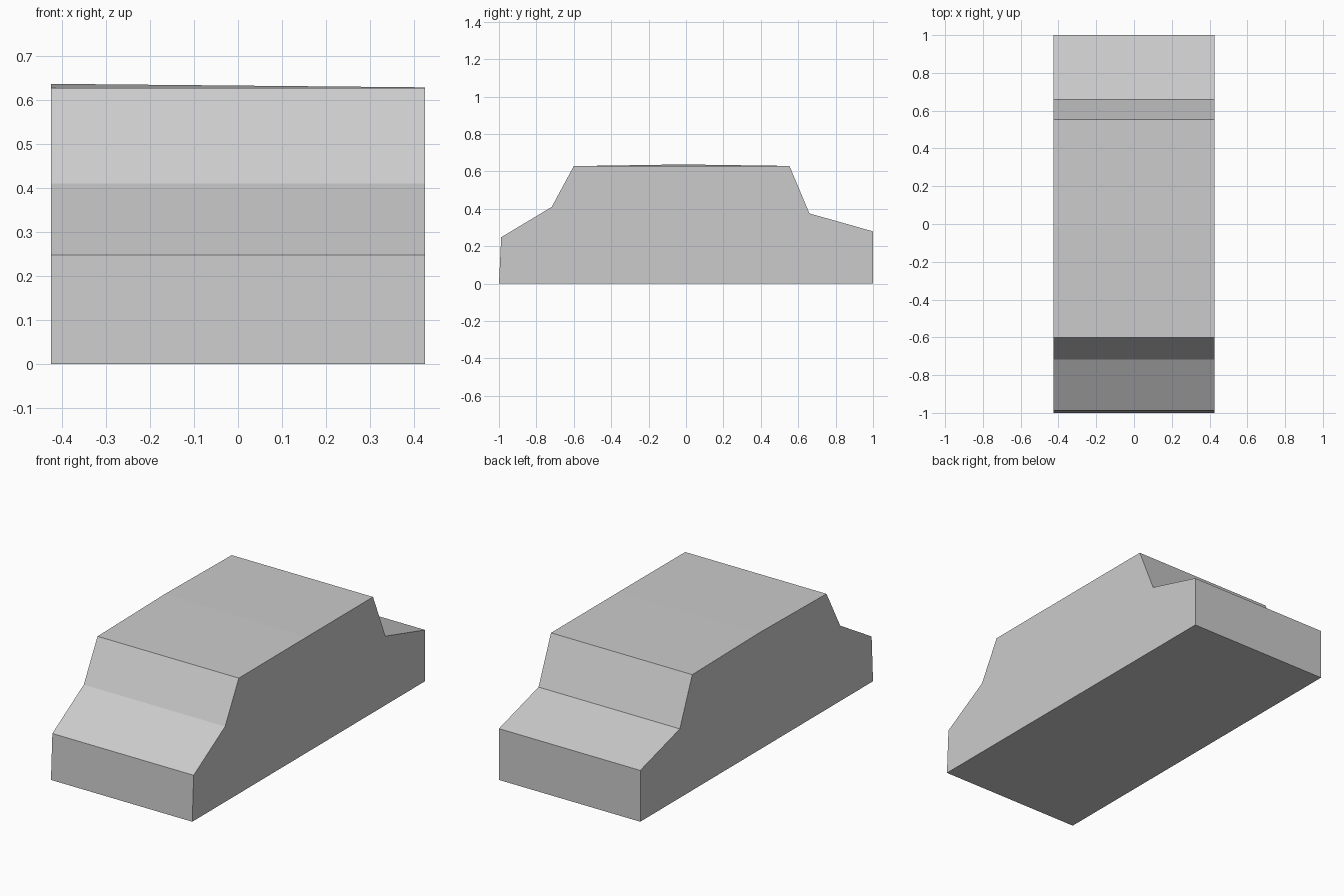
import bpy
import bmesh

if "Cube" in bpy.data.objects:
    bpy.data.objects.remove(bpy.data.objects["Cube"])

# Single body colour
grey = bpy.data.materials.new("light_grey")
grey.diffuse_color = (0.6, 0.6, 0.6, 1.0)
grey.use_nodes = True
grey.node_tree.nodes["Principled BSDF"].inputs["Base Color"].default_value = grey.diffuse_color

HALF_WIDTH = 0.425
ROOF_MID = 4  # index of the slightly raised roof point

# Side profile (y, z): nose, hood, windscreen, roof, rear window, boot, tail
profile = [(-1.0, 0.0), (-0.988, 0.248), (-0.718, 0.41), (-0.6, 0.628),
           (-0.02, 0.629), (0.553, 0.629), (0.66, 0.375), (1.0, 0.279), (1.0, 0.0)]

bm = bmesh.new()


def side_loop(x, roof_lift):
    """One side outline, with the middle of the roof edge raised a little."""
    return [bm.verts.new((x, y, z + (roof_lift if i == ROOF_MID else 0.0)))
            for i, (y, z) in enumerate(profile)]


left = side_loop(-HALF_WIDTH, 0.008)
right = side_loop(HALF_WIDTH, 0.0)

# Side walls
bm.faces.new(left)
bm.faces.new(right)

# Panels across the car, including the floor
n = len(profile)
for i in range(n):
    j = (i + 1) % n
    bm.faces.new((left[i], left[j], right[j], right[i]))

bmesh.ops.recalc_face_normals(bm, faces=bm.faces[:])
mesh = bpy.data.meshes.new("car_body")
bm.to_mesh(mesh)
bm.free()
mesh.materials.append(grey)

body = bpy.data.objects.new("car_body", mesh)
bpy.context.collection.objects.link(body)
